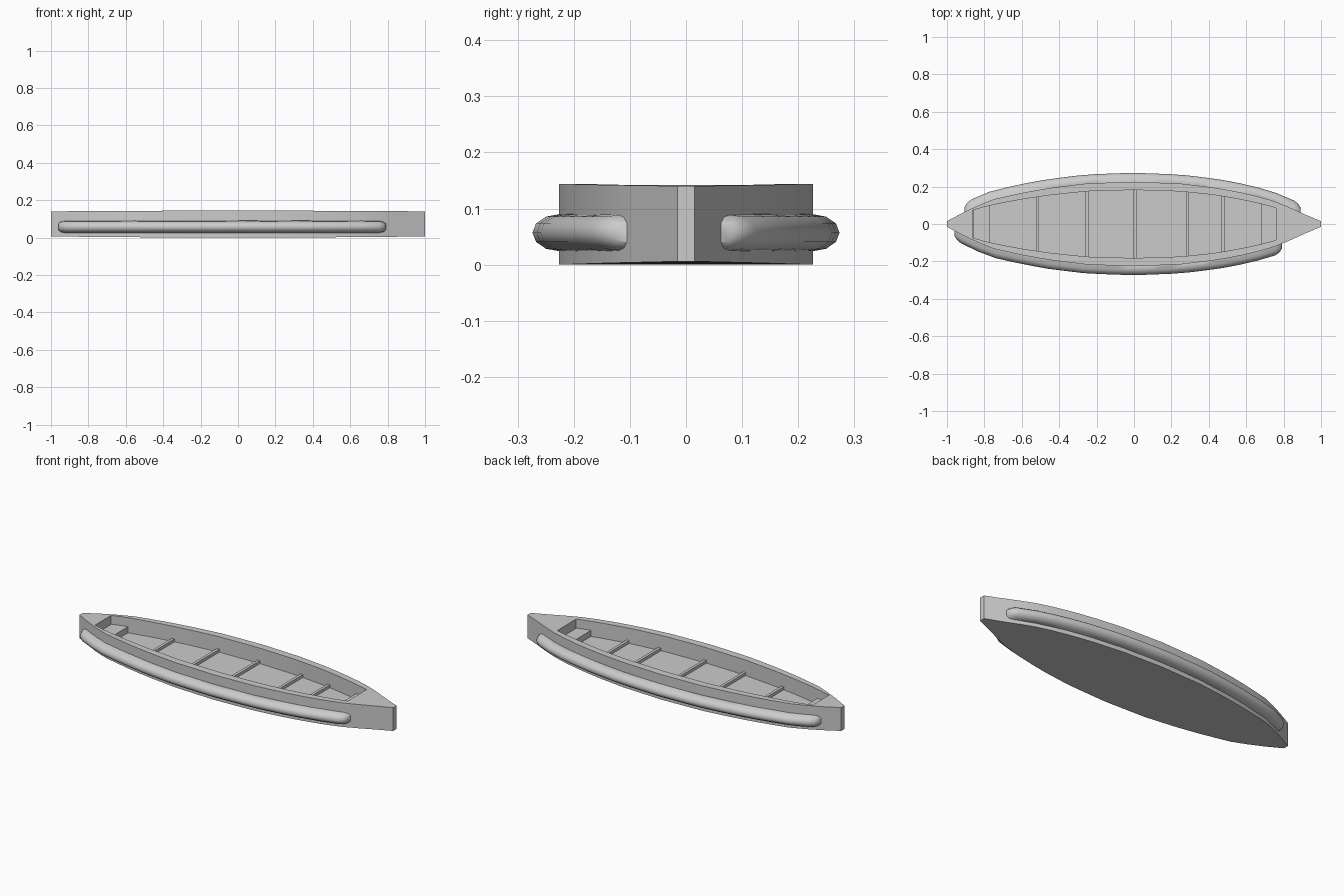
import bpy, bmesh, math

if "Cube" in bpy.data.objects:
    bpy.data.objects.remove(bpy.data.objects["Cube"])

# Half-width of the hull along its length
OUTLINE = [(-1, .015), (-.92, .058), (-.86, .088), (-.76, .130), (-.6, .166), (-.45, .193),
           (-.25, .217), (0, .226), (.25, .216), (.45, .192), (.6, .163), (.72, .133),
           (.8, .103), (.9, .057), (1, .015)]
# Half-width of the open well
WELL = [(-.86, .074), (-.77, .100), (-.6, .132), (-.45, .154), (-.25, .175), (0, .182),
        (.25, .174), (.45, .153), (.6, .125), (.68, .107), (.76, .086)]
FLOOR_Z = .055


def width(table, x):
    for (a, wa), (b, wb) in zip(table, table[1:]):
        if x <= b:
            return wa + (wb - wa) * (x - a) / (b - a)
    return table[-1][1]


def finish(bm, name, angle=35):
    bmesh.ops.recalc_face_normals(bm, faces=bm.faces)
    me = bpy.data.meshes.new(name)
    bm.to_mesh(me)
    bm.free()
    ob = bpy.data.objects.new(name, me)
    bpy.context.collection.objects.link(ob)
    bpy.ops.object.select_all(action='DESELECT')
    ob.select_set(True)
    bpy.context.view_layer.objects.active = ob
    bpy.ops.object.shade_smooth_by_angle(angle=math.radians(angle))
    return ob


def make_hull():
    bm = bmesh.new()
    n = 24
    ts = [i / n for i in range(n + 1)]

    def sides(table, zfun):
        x0, x1 = table[0][0], table[-1][0]
        out = []
        for t in ts:
            x = x0 + (x1 - x0) * t
            w = width(table, x)
            out.append([bm.verts.new((x, s * w, zfun(x))) for s in (-1, 1)])
        return out

    top_z = lambda x: .140 + .004 * (1 - x * x)
    bottom = sides(OUTLINE, lambda x: .006 * x * x)
    top = sides(OUTLINE, top_z)
    rim = sides(WELL, top_z)
    floor = sides(WELL, lambda x: FLOOR_Z)
    # Bottom and floor strips
    for rows in (bottom, floor):
        for a, b in zip(rows, rows[1:]):
            bm.faces.new((a[0], b[0], b[1], a[1]))
    # Outer walls, flat rim and inner walls
    for lo, hi in ((bottom, top), (top, rim), (rim, floor)):
        for k in (0, 1):
            for i in range(n):
                bm.faces.new((lo[i][k], lo[i + 1][k], hi[i + 1][k], hi[i][k]))
        for i in (0, n):
            bm.faces.new((lo[i][0], lo[i][1], hi[i][1], hi[i][0]))
    return finish(bm, "hull")


def cross_piece(name, x0, x1, top):
    # Box fitted to the well walls
    bm = bmesh.new()
    rings = []
    for z in (FLOOR_Z - .005, top):
        rings.append([bm.verts.new((x, s * (width(WELL, x) + .006), z))
                      for x, s in ((x0, -1), (x1, -1), (x1, 1), (x0, 1))])
    bm.faces.new(rings[0])
    bm.faces.new(rings[1])
    for i in range(4):
        j = (i + 1) % 4
        bm.faces.new((rings[0][i], rings[0][j], rings[1][j], rings[1][i]))
    return finish(bm, name)


def side_float(name, side, x0, x1):
    # Elliptical tube following the hull side, with rounded ends
    bm = bmesh.new()
    n, m = 22, 12
    rings = []
    for i in range(n + 1):
        e = min(i, n - i)
        if e < 3:
            d = (0, .012, .035)[e]
            x = x0 + d if i < n / 2 else x1 - d
        else:
            x = x0 + .035 + (x1 - x0 - .07) * (i - 2) / (n - 4)
        k = (.55, .85, 1)[min(e, 2)]
        w = width(OUTLINE, x)
        rings.append([bm.verts.new((x, side * (w + .048 * k * math.cos(a)),
                                    .057 + .033 * k * math.sin(a)))
                      for a in (math.pi * (2 * j) / m for j in range(m))])
        # Keep the hidden half inside the hull
        for v in rings[-1]:
            if v.co.y * side < w:
                v.co.y = side * (w - min(.01, w * .5))
    for a, b in zip(rings, rings[1:]):
        for j in range(m):
            bm.faces.new((a[j], a[(j + 1) % m], b[(j + 1) % m], b[j]))
    bm.faces.new(rings[0])
    bm.faces.new(rings[-1])
    return finish(bm, name, 45)


make_hull()

# Ribs across the floor
for i, x in enumerate((-.515, -.25, .005, .287, .475)):
    cross_piece(f"floor_rib_{i + 1}", x - .008, x + .008, .072)

# Raised steps at both ends of the well
cross_piece("left_end_step", -.858, -.77, .09)
cross_piece("right_end_step", .68, .758, .09)

# Side floats
side_float("front_side_float", -1, -.96, .79)
side_float("back_side_float", 1, -.905, .89)
